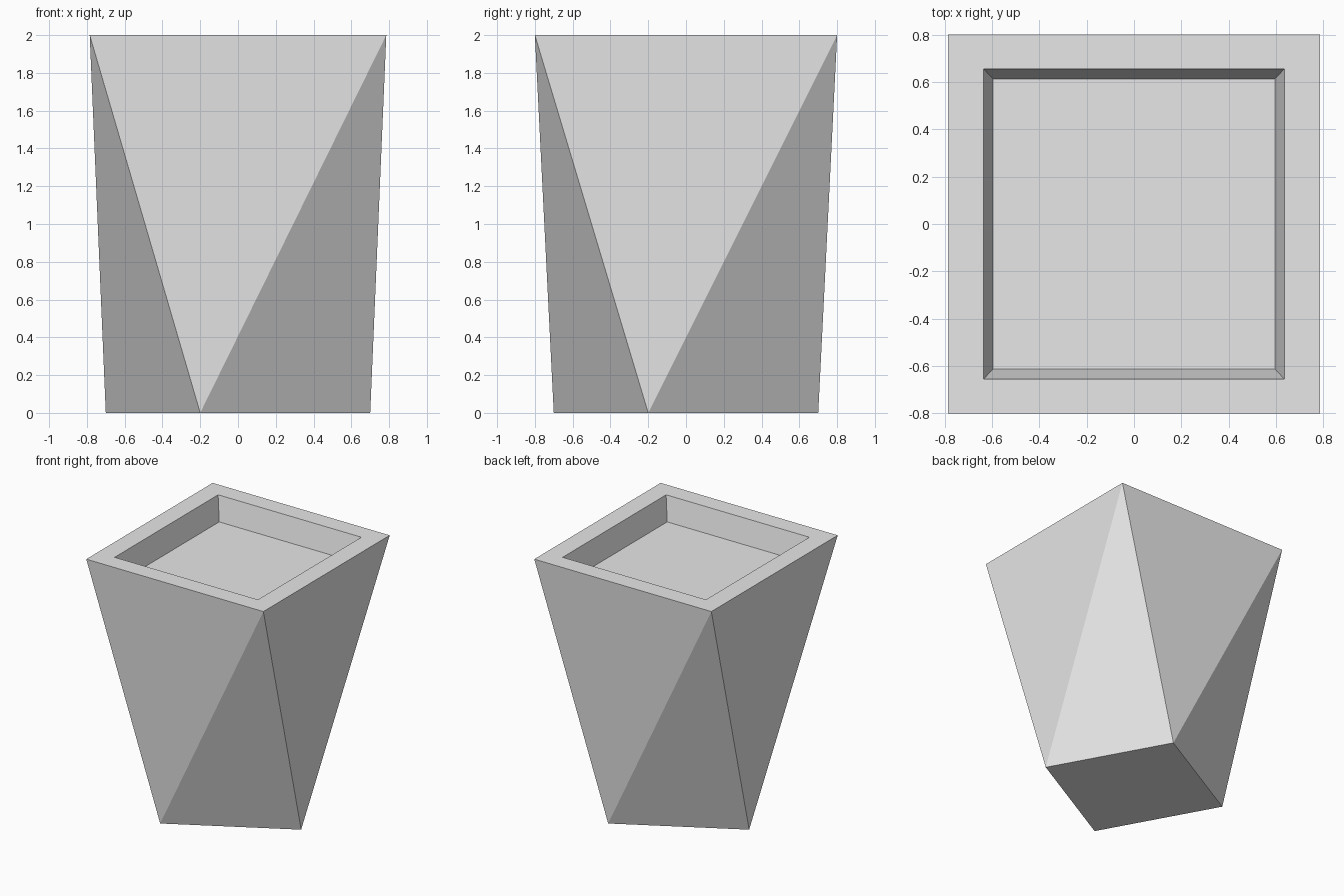
import bpy
import bmesh

cube = bpy.data.objects.get("Cube")
if cube:
    bpy.data.objects.remove(cube, do_unlink=True)

# One plain grey material
grey = bpy.data.materials.new("plain_grey")
grey.use_nodes = True
colour = (0.8, 0.8, 0.8, 1)
grey.diffuse_color = colour
grey.node_tree.nodes["Principled BSDF"].inputs["Base Color"].default_value = colour


def ring(bm, points, z):
    return [bm.verts.new((x, y, z)) for x, y in points]


def rectangle(x, y):
    # Counter-clockwise from the front corner on the -x side
    return [(-x, -y), (x, -y), (x, y), (-x, y)]


def bridge(bm, a, b):
    for i in range(4):
        j = (i + 1) % 4
        bm.faces.new((a[i], a[j], b[j], b[i]))


bm = bmesh.new()

# Twisted base square, outer rim, inner rim and recessed floor
base = ring(bm, [(-0.2, -0.7), (0.7, -0.2), (0.2, 0.7), (-0.7, 0.2)], 0)
rim = ring(bm, rectangle(0.785, 0.8), 2)
lip = ring(bm, rectangle(0.635, 0.655), 2)
floor = ring(bm, rectangle(0.595, 0.612), 1.81)

# Alternating triangular facets around the sides
for i in range(4):
    j = (i + 1) % 4
    bm.faces.new((base[i], rim[j], rim[i]))
    bm.faces.new((base[i], base[j], rim[j]))

bridge(bm, rim, lip)
bridge(bm, lip, floor)
bm.faces.new(floor)
bm.faces.new(base[::-1])
bmesh.ops.recalc_face_normals(bm, faces=bm.faces)

mesh = bpy.data.meshes.new("faceted_planter")
bm.to_mesh(mesh)
bm.free()
mesh.materials.append(grey)
planter = bpy.data.objects.new("faceted_planter", mesh)
bpy.context.collection.objects.link(planter)
